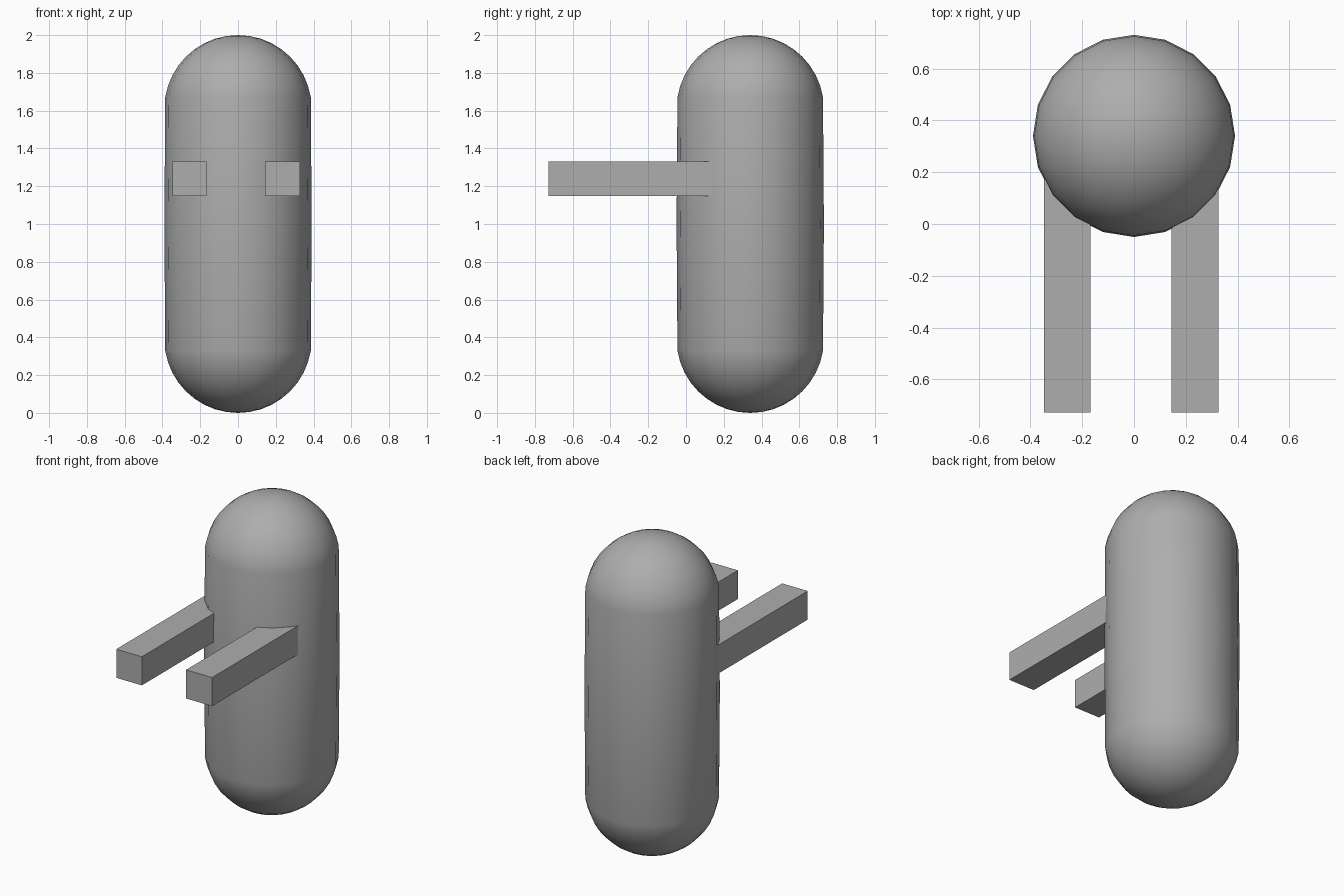
import bpy

cube = bpy.data.objects.get("Cube")
if cube:
    bpy.data.objects.remove(cube, do_unlink=True)

grey = bpy.data.materials.new("mid grey")
grey.use_nodes = True
colour = (0.42, 0.42, 0.42, 1)
grey.diffuse_color = colour
grey.node_tree.nodes["Principled BSDF"].inputs["Base Color"].default_value = colour

RADIUS = 0.39
BODY_Y = 0.34

# Capsule body: a sphere with its halves pulled apart, equator ring kept in the middle
bpy.ops.mesh.primitive_uv_sphere_add(segments=20, ring_count=20, radius=RADIUS,
                                     location=(0, BODY_Y, 1))
body = bpy.context.object
body.name = "body"
for v in body.data.vertices:
    if abs(v.co.z) > 0.001:
        v.co.z += (1 - RADIUS) * (1 if v.co.z > 0 else -1)
body.data.materials.append(grey)
bpy.ops.object.shade_smooth()


# Straight square arms reaching forward, rooted inside the body
def arm(name, x0, x1):
    y0, y1, z0, z1 = -0.727, 0.2, 1.148, 1.33
    bpy.ops.mesh.primitive_cube_add(
        size=1, location=((x0 + x1) / 2, (y0 + y1) / 2, (z0 + z1) / 2))
    obj = bpy.context.object
    obj.name = name
    obj.scale = (x1 - x0, y1 - y0, z1 - z0)
    bpy.ops.object.transform_apply(location=False, rotation=False, scale=True)
    obj.data.materials.append(grey)


arm("left_arm", 0.144, 0.327)
arm("right_arm", -0.347, -0.167)
